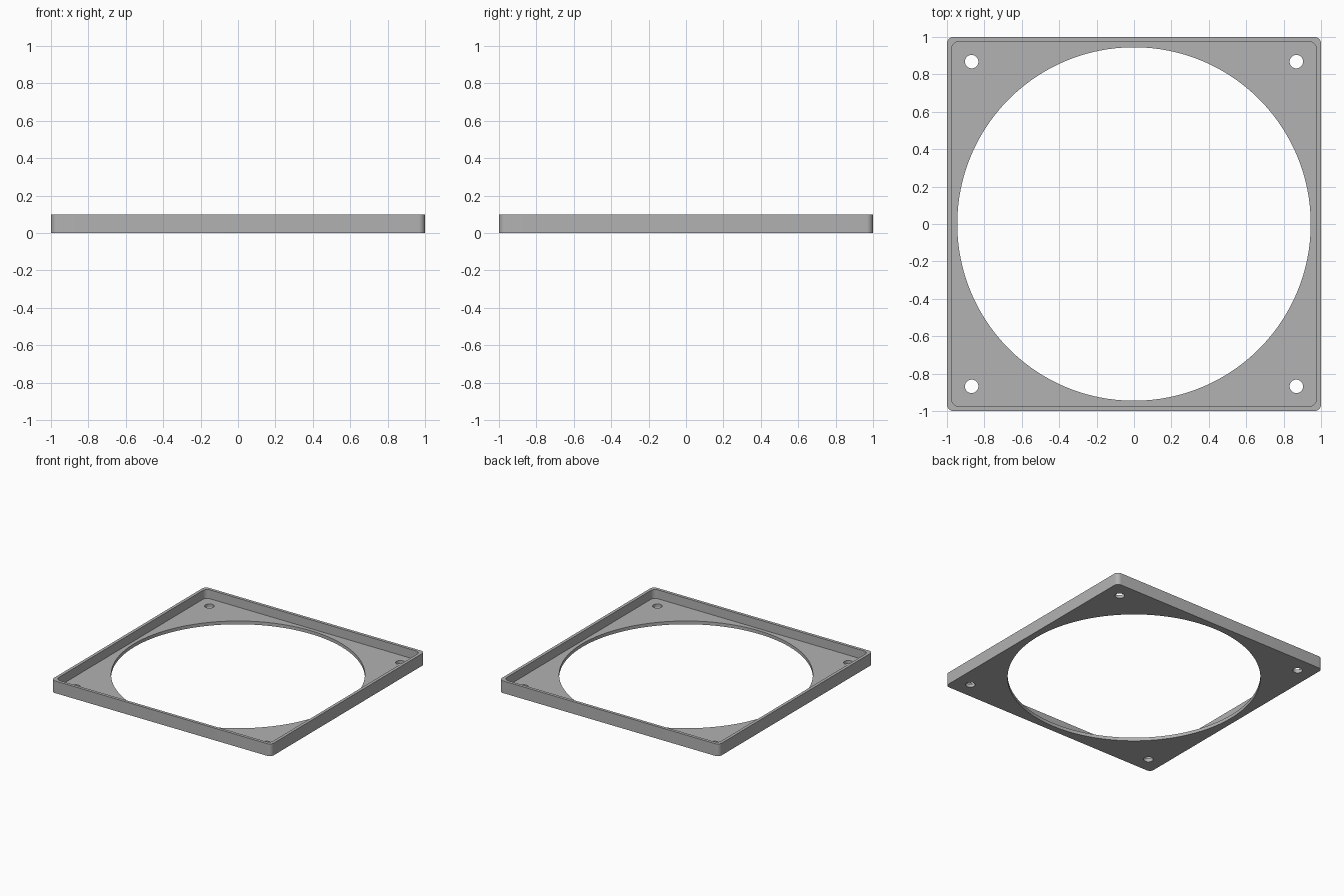
import bpy
import bmesh
from math import radians, cos, sin, pi

cube = bpy.data.objects.get("Cube")
if cube:
    bpy.data.objects.remove(cube, do_unlink=True)

HEIGHT, FLOOR, WALL = 0.1, 0.027, 0.025
BORE, SCREW, SCREW_POS = 0.945, 0.036, 0.868

grey = bpy.data.materials.new("grey plastic")
grey.use_nodes = True
colour = (0.445, 0.445, 0.445, 1)
grey.diffuse_color = colour
grey.node_tree.nodes["Principled BSDF"].inputs["Base Color"].default_value = colour


def prism(name, outline, z0, z1):
    """Extrude a closed outline from z0 to z1."""
    bm = bmesh.new()
    base = bm.faces.new([bm.verts.new((x, y, z0)) for x, y in outline])
    top = bmesh.ops.extrude_face_region(bm, geom=[base])["geom"]
    verts = [v for v in top if isinstance(v, bmesh.types.BMVert)]
    bmesh.ops.translate(bm, verts=verts, vec=(0, 0, z1 - z0))
    bmesh.ops.recalc_face_normals(bm, faces=bm.faces)
    mesh = bpy.data.meshes.new(name)
    bm.to_mesh(mesh)
    bm.free()
    mesh.materials.append(grey)
    obj = bpy.data.objects.new(name, mesh)
    bpy.context.collection.objects.link(obj)
    return obj


def circle(cx, cy, r, n):
    return [(cx + r * cos(2 * pi * i / n), cy + r * sin(2 * pi * i / n)) for i in range(n)]


def rounded_square(half, r, steps=8):
    pts = []
    for k, (sx, sy) in enumerate([(1, 1), (-1, 1), (-1, -1), (1, -1)]):
        for i in range(steps + 1):
            a = (k + i / steps) * pi / 2
            pts.append((sx * (half - r) + r * cos(a), sy * (half - r) + r * sin(a)))
    return pts


# Square tray with rounded corners
frame = prism("fan_frame", rounded_square(1, 0.035), 0, HEIGHT)

# Recess, large round opening and four screw holes
cutters = [
    prism("recess_cutter", rounded_square(1 - WALL, 0.04), FLOOR, HEIGHT + 0.1),
    prism("opening_cutter", circle(0, 0, BORE, 128), -0.1, HEIGHT + 0.1),
]
for sx in (-1, 1):
    for sy in (-1, 1):
        cutters.append(prism("screw_hole_cutter",
                             circle(sx * SCREW_POS, sy * SCREW_POS, SCREW, 32), -0.1, HEIGHT + 0.1))

bpy.ops.object.select_all(action="DESELECT")
frame.select_set(True)
bpy.context.view_layer.objects.active = frame
for cutter in cutters:
    cutter.hide_render = True
    mod = frame.modifiers.new("cut", "BOOLEAN")
    mod.operation = "DIFFERENCE"
    mod.solver = "EXACT"
    mod.object = cutter
    bpy.ops.object.modifier_apply(modifier=mod.name)
    bpy.data.objects.remove(cutter, do_unlink=True)

# Smooth round walls, crisp rims
bpy.ops.object.shade_smooth_by_angle(angle=radians(30))
